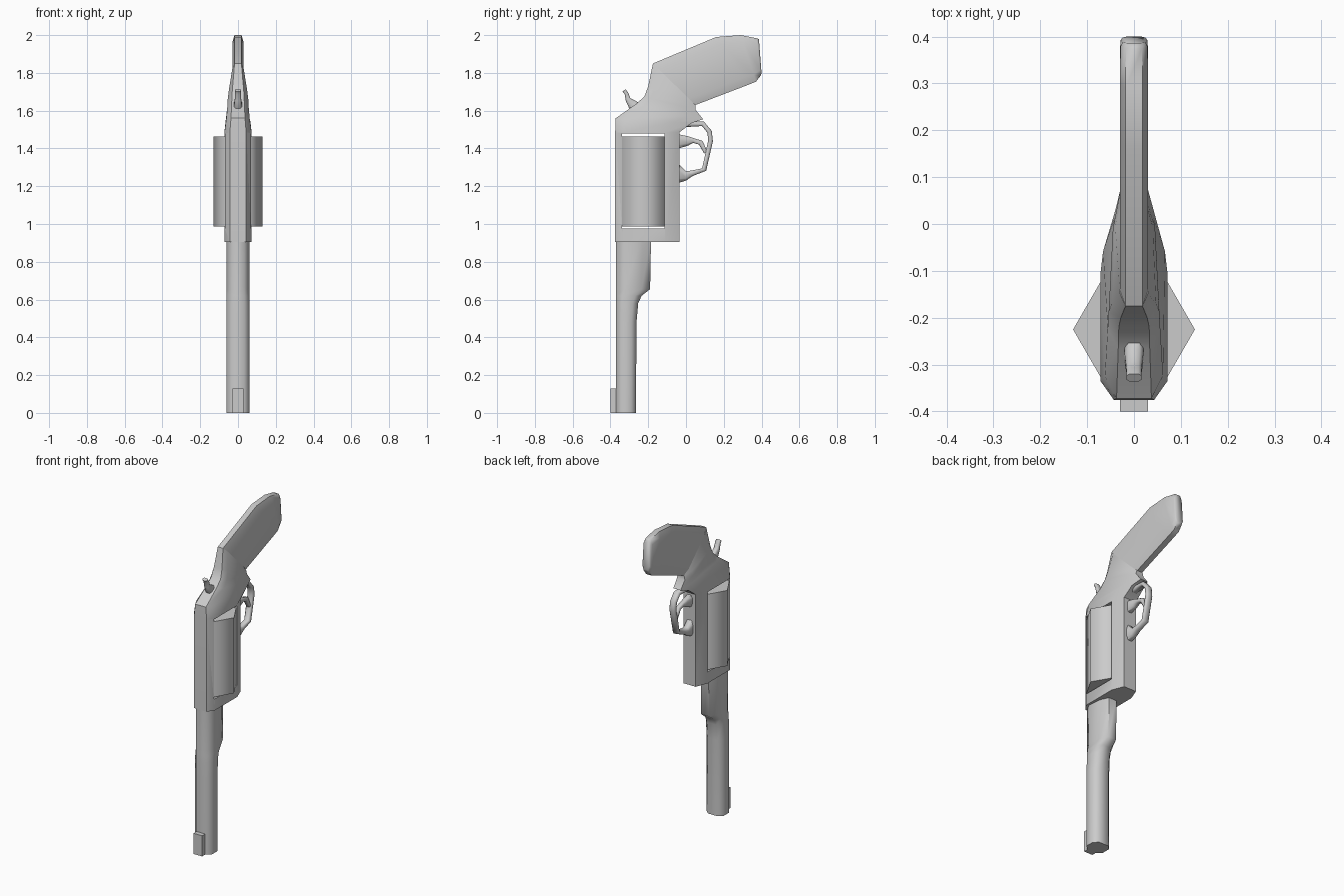
import bpy, bmesh, math
from mathutils import Vector

if "Cube" in bpy.data.objects:
    bpy.data.objects.remove(bpy.data.objects["Cube"])


def finish(obj, angle=62):
    bpy.ops.object.select_all(action='DESELECT')
    obj.select_set(True)
    bpy.context.view_layer.objects.active = obj
    bpy.ops.object.shade_smooth_by_angle(angle=math.radians(angle))


def loft(name, rings, t0=0.12, t1=0.78, edge=0.6):
    """Skin chamfered sections; ring = front y, z, back y, z, front half width, back half width."""
    bm = bmesh.new()
    loops = []
    for fy, fz, by, bz, wf, wb in rings:
        f, b = Vector((0, fy, fz)), Vector((0, by, bz))
        half = [(0, wf * edge), (t0, wf), (t1, wb), (1, wb * edge)]
        section = half + [(t, -w) for t, w in reversed(half)]
        loops.append([bm.verts.new(f.lerp(b, t) + Vector((w, 0, 0))) for t, w in section])
    for a, b in zip(loops, loops[1:]):
        for i in range(8):
            j = (i + 1) % 8
            bm.faces.new((a[i], a[j], b[j], b[i]))
    bm.faces.new(loops[0])
    bm.faces.new(loops[-1])
    bmesh.ops.recalc_face_normals(bm, faces=bm.faces)
    mesh = bpy.data.meshes.new(name)
    bm.to_mesh(mesh)
    bm.free()
    obj = bpy.data.objects.new(name, mesh)
    bpy.context.collection.objects.link(obj)
    finish(obj)
    return obj


def strap(name, path):
    """Sweep along a side-view path; point = y, z, thickness, half width."""
    rings = []
    for i, (y, z, th, w) in enumerate(path):
        p, q = path[max(i - 1, 0)], path[min(i + 1, len(path) - 1)]
        d = Vector((q[0] - p[0], q[1] - p[1])).normalized()
        ny, nz = -d.y * th / 2, d.x * th / 2
        rings.append((y + ny, z + nz, y - ny, z - nz, w, w))
    return loft(name, rings, 0.25, 0.75)


def box(name, lo, hi):
    lo, hi = Vector(lo), Vector(hi)
    bpy.ops.mesh.primitive_cube_add(size=1, location=(lo + hi) / 2)
    obj = bpy.context.object
    obj.name = name
    obj.scale = hi - lo
    bpy.ops.object.transform_apply(location=False, rotation=False, scale=True)
    return obj


# Barrel with stepped underlug, and front sight
loft("barrel", [(-0.37, z, y, z, 0.06, w) for y, z, w in [
    (-0.265, 0, 0.06), (-0.262, 0.48, 0.06), (-0.253, 0.58, 0.058),
    (-0.235, 0.62, 0.055), (-0.19, 0.655, 0.05), (-0.185, 0.93, 0.05)]],
    0.25, 0.75, 0.55)
box("front_sight", (-0.03, -0.40, 0), (0.03, -0.34, 0.13))

# Frame running up into the neck
joint = (-0.175, 1.85, 0.05, 1.63, 0.03, 0.03)
frame = loft("frame", [
    (-0.375, 0.905, -0.035, 0.905, 0.072, 0.072),
    (-0.375, 1.485, -0.035, 1.485, 0.072, 0.072),
    (-0.372, 1.56, 0.03, 1.535, 0.062, 0.066),
    (-0.265, 1.635, 0.09, 1.555, 0.056, 0.042),
    (-0.22, 1.675, 0.05, 1.605, 0.054, 0.045),
    (-0.2, 1.73, 0.05, 1.625, 0.047, 0.04),
    joint])

# Through window in the frame
cutter = box("window_cutter", (-0.2, -0.338, 0.977), (0.2, -0.113, 1.48))
cutter.hide_render = True
mod = frame.modifiers.new("window", 'BOOLEAN')
mod.operation = 'DIFFERENCE'
mod.solver = 'EXACT'
mod.object = cutter
bpy.context.view_layer.objects.active = frame
bpy.ops.object.modifier_apply(modifier=mod.name)
bpy.data.objects.remove(cutter)
finish(frame, 50)

# Six-sided cylinder
bpy.ops.mesh.primitive_cylinder_add(vertices=6, radius=0.13, depth=0.475,
                                    location=(0, -0.225, 1.225),
                                    rotation=(0, 0, math.radians(30)))
bpy.context.object.name = "cylinder"
finish(bpy.context.object)

# Grip
loft("grip", [
    joint,
    (0.16, 1.99, 0.33, 1.737, 0.03, 0.03),
    (0.29, 2.0, 0.37, 1.753, 0.03, 0.03),
    (0.375, 1.983, 0.395, 1.785, 0.029, 0.029),
    (0.386, 1.978, 0.4, 1.797, 0.024, 0.024)], 0.15, 0.85)

# Trigger guard, trigger and hammer
strap("trigger_guard", [
    (-0.05, 1.535, 0.05, 0.025), (0.03, 1.53, 0.03, 0.02), (0.09, 1.53, 0.025, 0.02),
    (0.125, 1.488, 0.025, 0.02), (0.13, 1.44, 0.025, 0.02), (0.096, 1.288, 0.025, 0.02),
    (0.03, 1.268, 0.03, 0.02), (0.0, 1.255, 0.05, 0.022), (-0.05, 1.265, 0.11, 0.025)])
strap("trigger", [
    (-0.05, 1.437, 0.08, 0.02), (0.01, 1.44, 0.05, 0.018), (0.04, 1.442, 0.025, 0.015),
    (0.078, 1.43, 0.027, 0.015), (0.105, 1.378, 0.02, 0.013)])
strap("hammer", [
    (-0.24, 1.59, 0.08, 0.022), (-0.285, 1.635, 0.05, 0.02), (-0.307, 1.66, 0.028, 0.017),
    (-0.315, 1.69, 0.02, 0.016), (-0.328, 1.708, 0.02, 0.016)])
